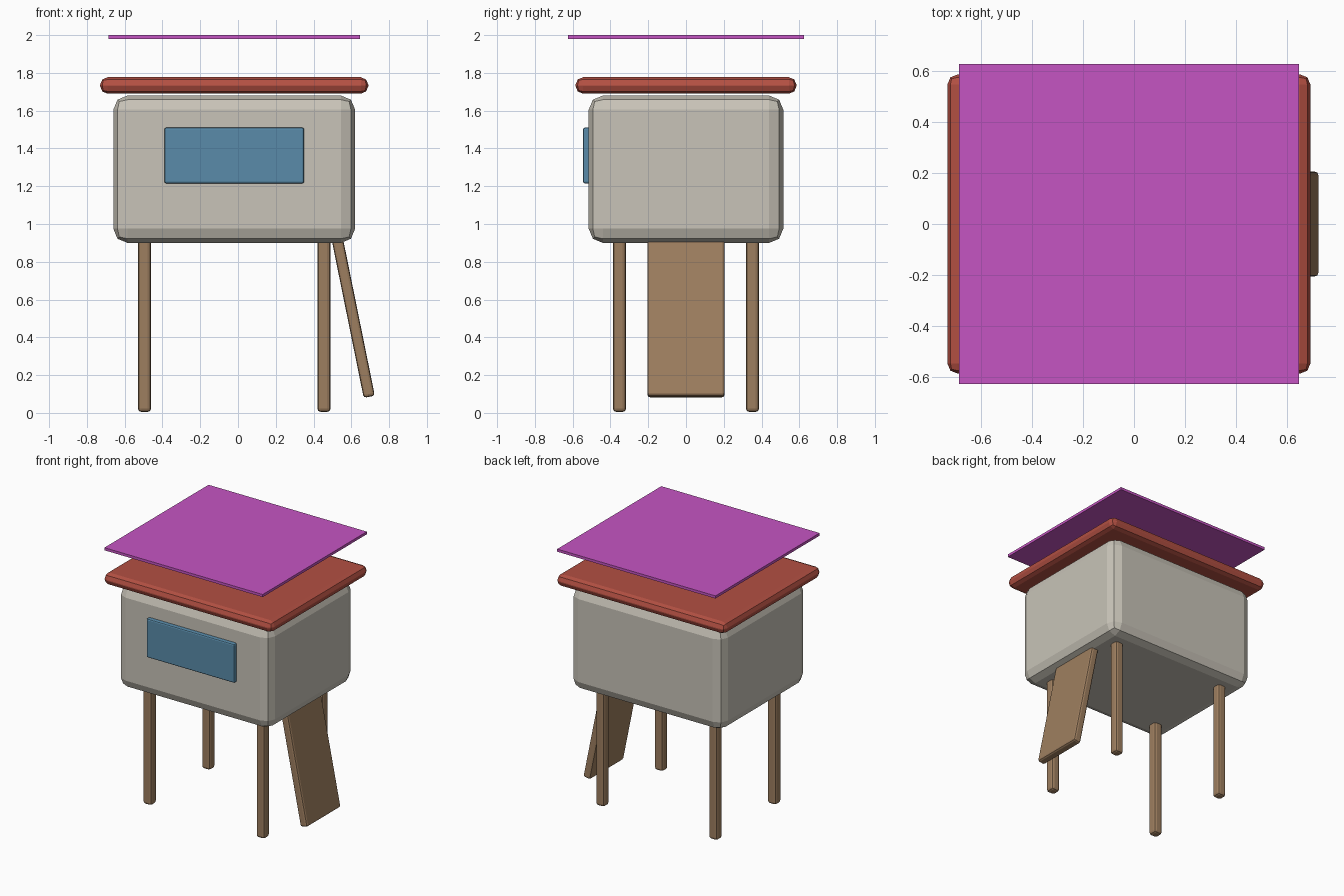
import bpy
from math import sin, cos
from mathutils import Vector

cube = bpy.data.objects.get("Cube")
if cube:
    bpy.data.objects.remove(cube, do_unlink=True)


def material(name, rgb):
    m = bpy.data.materials.new(name)
    m.use_nodes = True
    m.diffuse_color = (*rgb, 1)
    m.node_tree.nodes["Principled BSDF"].inputs["Base Color"].default_value = (*rgb, 1)
    return m


cream = material("cream", (0.58, 0.55, 0.48))
red = material("brick red", (0.45, 0.08, 0.055))
blue = material("window blue", (0.10, 0.26, 0.40))
wood = material("wood brown", (0.34, 0.21, 0.115))
magenta = material("magenta", (0.56, 0.09, 0.54))


def box(name, low, high, mat, bevel=0, segments=2):
    """Flat-shaded box between two corners, with optional bevelled edges."""
    low, high = Vector(low), Vector(high)
    bpy.ops.mesh.primitive_cube_add(size=1, location=(low + high) / 2)
    ob = bpy.context.object
    ob.name = name
    for v in ob.data.vertices:
        v.co *= high - low
    ob.data.materials.append(mat)
    if bevel:
        mod = ob.modifiers.new("edge bevel", "BEVEL")
        mod.width = bevel
        mod.segments = segments
    return ob


# Raised house body, roof slab and the thin sheet floating above
box("house_body", (-0.66, -0.515, 0.90), (0.62, 0.515, 1.68), cream, 0.075)
box("roof", (-0.73, -0.585, 1.69), (0.69, 0.585, 1.777), red, 0.04)
box("canopy_sheet", (-0.685, -0.625, 1.98), (0.645, 0.625, 2.0), magenta)

# Front window panel
box("front_window", (-0.39, -0.545, 1.215), (0.35, -0.49, 1.51), blue, 0.01)

# Four legs
for side, x in (("right", -0.495), ("left", 0.455)):
    for end, y in (("front", -0.352), ("back", 0.352)):
        box(f"{end}_{side}_leg", (x - 0.035, y - 0.035, 0.005),
            (x + 0.035, y + 0.035, 0.95), wood, 0.018)

# Leaning ramp on the left side, running up into the body
tilt, length = 0.2, 0.9
ramp = box("ramp", (-0.03, -0.205, 0), (0.03, 0.205, length), wood, 0.015)
ramp.rotation_euler.y = -tilt
ramp.location = (0.695 - sin(tilt) * length / 2, 0, 0.085 + cos(tilt) * length / 2)
